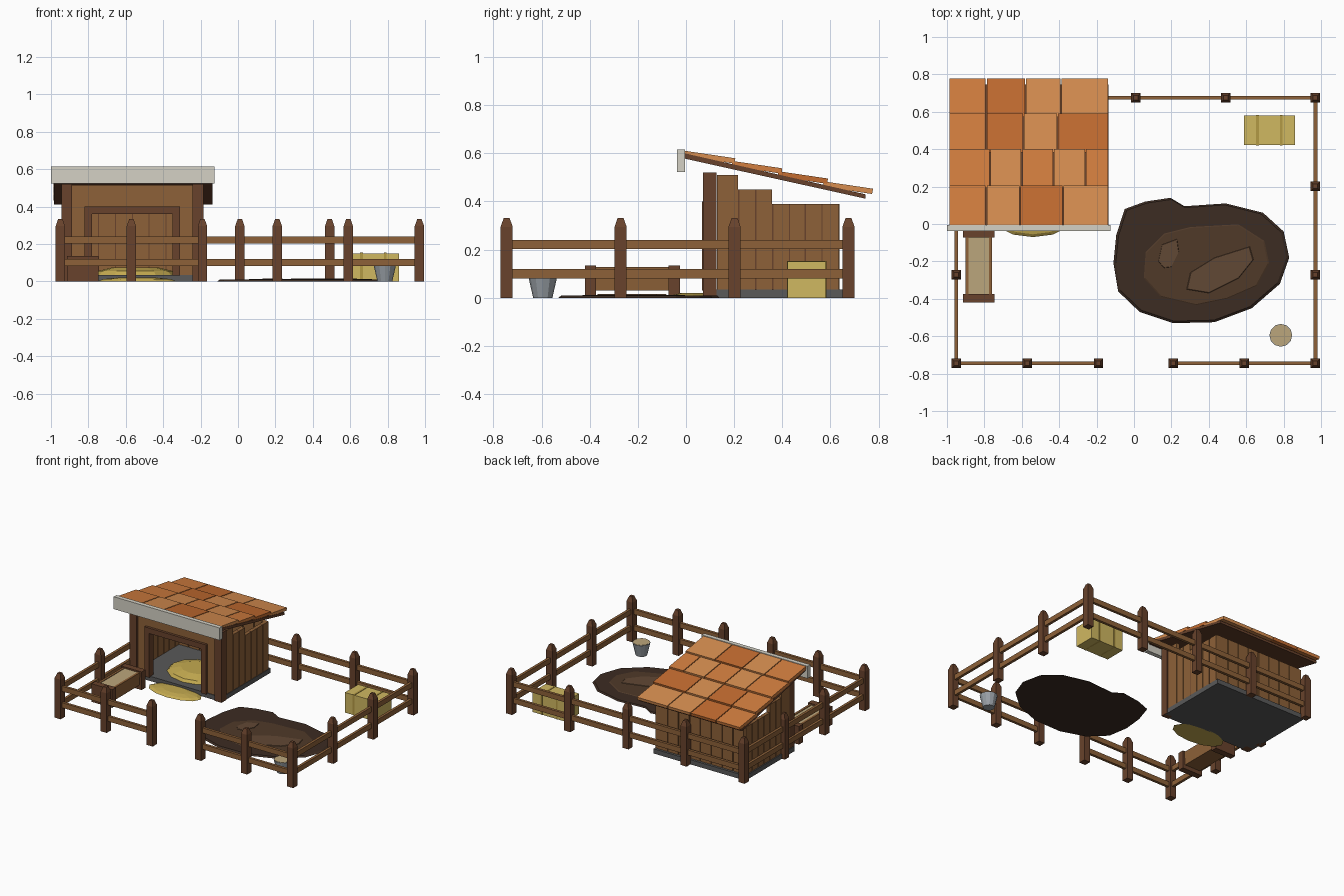
import bpy, bmesh, math
from mathutils import Vector

if "Cube" in bpy.data.objects:
    bpy.data.objects.remove(bpy.data.objects["Cube"])

def mat(name, r, g, b):
    m = bpy.data.materials.new(name)
    m.diffuse_color = (r, g, b, 1)
    m.use_nodes = True
    m.node_tree.nodes["Principled BSDF"].inputs["Base Color"].default_value = m.diffuse_color
    return m

WOOD = mat("wood", .27, .12, .04)
DARK = mat("dark_wood", .14, .055, .025)
TILES = [mat("tile_a", .65, .21, .05), mat("tile_b", .55, .15, .03), mat("tile_c", .68, .27, .08)]
STONE = mat("stone", .10, .10, .10)
WHITE = mat("pale_board", .66, .64, .56)
HAY = mat("hay", .63, .48, .12)
STRAP = mat("hay_strap", .45, .32, .06)
STRAW = mat("straw", .55, .40, .08)
FEED = mat("feed", .50, .38, .20)
METAL = mat("metal", .32, .35, .38)
MUDS = [mat("mud_dark", .045, .025, .016), mat("mud_mid", .08, .042, .022), mat("mud_light", .12, .065, .035)]

def mesh(name, verts, faces, m):
    me = bpy.data.meshes.new(name)
    me.from_pydata(verts, [], faces)
    bm = bmesh.new()
    bm.from_mesh(me)
    bmesh.ops.recalc_face_normals(bm, faces=bm.faces)
    bm.to_mesh(me)
    bm.free()
    me.materials.append(m)
    ob = bpy.data.objects.new(name, me)
    bpy.context.collection.objects.link(ob)
    return ob

def loft(name, rings, m):
    """Closed solid through rings of equal point count."""
    n = len(rings[0])
    faces = [list(range(n)), list(range((len(rings) - 1) * n, len(rings) * n))]
    for k in range(len(rings) - 1):
        for i in range(n):
            j = (i + 1) % n
            faces.append((k * n + i, k * n + j, k * n + n + j, k * n + n + i))
    return mesh(name, [p for r in rings for p in r], faces, m)

def box(name, x0, x1, y0, y1, z0, z1, m):
    return loft(name, [[(x0, y0, z), (x1, y0, z), (x1, y1, z), (x0, y1, z)] for z in (z0, z1)], m)

def profile_x(name, x0, x1, yz, m):
    return loft(name, [[(x, y, z) for y, z in yz] for x in (x0, x1)], m)

def round_solid(name, cx, cy, levels, n, m):
    """levels: (rx, ry, z)"""
    return loft(name, [[(cx + rx * math.cos(2 * math.pi * i / n), cy + ry * math.sin(2 * math.pi * i / n), z)
                        for i in range(n)] for rx, ry, z in levels], m)

# Fence posts with tapered caps
def post(x, y):
    def sq(h, z):
        return [(x - h, y - h, z), (x + h, y - h, z), (x + h, y + h, z), (x - h, y + h, z)]
    loft("fence_post", [sq(.025, 0), sq(.025, .295), sq(.012, .332)], DARK)

L, R, F, B = -.95, .97, -.745, .675
ys = [F + (B - F) * i / 3 for i in range(4)]
for x in (L, -.57, -.19, .21, .59, R):
    post(x, F)
for x in (L, -.47, .01, .49, R):
    post(x, B)
for y in ys[1:3]:
    post(L, y)
    post(R, y)

# Fence rails
for z in (.10, .222):
    for x0, x1, y in ((L, -.19, F), (.21, R, F), (L, R, B)):
        box("fence_rail", x0, x1, y - .01, y + .01, z - .019, z + .019, WOOD)
    for x in (L, R):
        box("fence_rail", x - .01, x + .01, F, B, z - .019, z + .019, WOOD)

# Shed floor
box("shed_floor", -.95, -.19, .08, .655, 0, .035, STONE)

# Shed front: corner posts, wall panels, door frame
for x in (-.945, -.243):
    box("shed_post", x, x + .058, .07, .127, 0, .52, DARK)
for x0, x1 in ((-.887, -.80), (-.33, -.243)):
    box("front_panel", x0, x1, .085, .115, .03, .515, WOOD)
box("front_lintel", -.80, -.33, .085, .115, .38, .515, WOOD)
for x in (-.82, -.35):
    box("door_frame", x, x + .04, .066, .12, .03, .36, DARK)
box("door_frame_top", -.82, -.31, .066, .12, .36, .40, DARK)

# Shed side walls of planks with stepped tops and dark joint strips
edges = [.125, .22, .29, .36, .43, .495, .565, .638]
tops = [.51, .45, .45, .39, .39, .39, .39]
for x, s in ((-.207, 1), (-.928, -1)):
    for i, t in enumerate(tops):
        box("side_plank", x - .014, x + .014, edges[i] + .003, edges[i + 1] - .003, .03, t, WOOD)
    for e, t in zip(edges[1:-1], tops[1:]):
        box("plank_joint", x - .010, x + .010, e - .005, e + .005, .03, t, DARK)
# Shed back wall
bx = [-.925 + .72 * i / 8 for i in range(9)]
for a, b in zip(bx, bx[1:]):
    box("back_plank", a + .003, b - .003, .61, .638, .03, .39, WOOD)
box("back_backing", -.92, -.21, .618, .63, .03, .385, DARK)

# Roof deck, ridge board, overlapping tiles
profile_x("roof_deck", -.985, -.137, [(-.005, .578), (.745, .412), (.745, .43), (-.005, .60)], DARK)
box("front_fascia", -1.0, -.125, -.037, -.005, .523, .615, WHITE)
rows = [(.00, [-.99, -.79, -.61, -.38, -.137], (0, 2, 1, 2)),
        (.20, [-.99, -.77, -.60, -.43, -.26, -.137], (0, 2, 0, 2, 0)),
        (.39, [-.99, -.79, -.59, -.41, -.137], (0, 1, 2, 1)),
        (.58, [-.99, -.79, -.58, -.39, -.137], (0, 1, 2, 2))]
for k, (y, xs, cols) in enumerate(rows):
    z = .611 - .0425 * k
    y0 = y - .008
    y1 = (.205, .40, .59, .777)[k]
    drop = .148 * (y1 - y0)
    for a, b, c in zip(xs, xs[1:], cols):
        profile_x("roof_tile", a + .003, b - .003,
                  [(y0, z - .022), (y1 - .004, z - drop - .022), (y1, z - drop), (y0, z)], TILES[c])

# Straw in and before the shed
round_solid("straw_bed", -.55, .31, [(.22, .18, .035), (.20, .165, .055), (.12, .10, .075)], 12, STRAW)
round_solid("straw_spill", -.54, .03, [(.21, .10, 0), (.18, .085, .012), (.10, .05, .02)], 12, STRAW)

# Feeding trough
for y in (-.42, -.072):
    box("trough_end", -.915, -.745, y, y + .047, 0, .135, DARK)
for s in (-1, 1):
    c = -.83
    loft("trough_side", [[(c + s * .045, y, .03), (c + s * .065, y, .03), (c + s * .072, y, .128), (c + s * .055, y, .128)]
                         for y in (-.39, -.05)], WOOD)
box("trough_bottom", -.885, -.775, -.39, -.05, .03, .05, WOOD)
box("trough_feed", -.89, -.77, -.385, -.06, .05, .124, FEED)

# Bucket
round_solid("bucket", .785, -.595, [(.04, .04, 0), (.061, .061, .092)], 12, METAL)
round_solid("bucket_feed", .785, -.595, [(.055, .055, .08), (.058, .058, .095)], 12, FEED)

# Hay bale
box("hay_bale", .587, .86, .422, .58, 0, .15, HAY)
for x in (.66, .787):
    box("bale_strap", x - .007, x + .007, .419, .583, 0, .153, STRAP)

# Mud wallow in layers
def flat(name, pts, z0, z1, m, inset=.97):
    c = sum((Vector(p) for p in pts), Vector((0, 0))) / len(pts)
    top = [c + (Vector(p) - c) * inset for p in pts]
    loft(name, [[(x, y, z0) for x, y in pts], [(p.x, p.y, z1) for p in top]], m)

flat("mud_outer", [(.195, .14), (.27, .095), (.49, .11), (.69, .06), (.80, -.04), (.83, -.18), (.78, -.32),
                   (.63, -.45), (.43, -.525), (.21, -.53), (.03, -.47), (-.085, -.36), (-.11, -.21),
                   (-.095, -.06), (-.05, .08), (.06, .12)], 0, .009, MUDS[0])
flat("mud_inner", [(.30, -.015), (.56, 0), (.70, -.09), (.725, -.21), (.66, -.33), (.50, -.40), (.33, -.435),
                   (.14, -.39), (.05, -.29), (.06, -.15), (.16, -.05)], .008, .012, MUDS[1])
flat("puddle_large", [(.28, -.35), (.30, -.26), (.43, -.18), (.62, -.12), (.64, -.19), (.56, -.29), (.40, -.37)],
     .011, .015, MUDS[2])
flat("puddle_small", [(.13, -.20), (.15, -.11), (.23, -.08), (.24, -.15), (.20, -.23), (.16, -.235)],
     .011, .015, MUDS[2])
